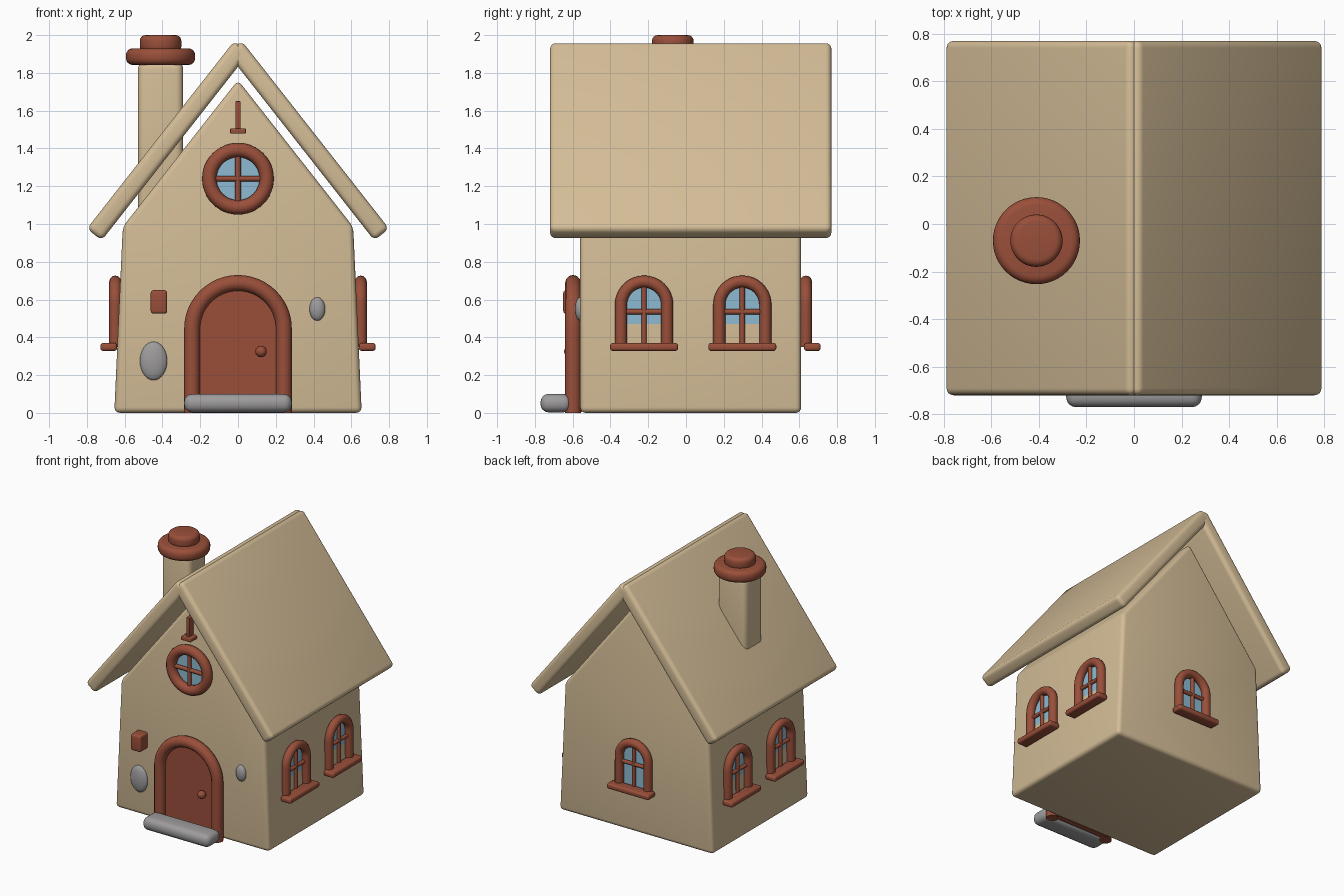
import bpy, bmesh, math
from math import sin, cos, pi, radians
from mathutils import Matrix, Vector

if "Cube" in bpy.data.objects:
    bpy.data.objects.remove(bpy.data.objects["Cube"])


def material(name, rgb):
    m = bpy.data.materials.new(name)
    m.diffuse_color = (*rgb, 1)
    m.use_nodes = True
    m.node_tree.nodes["Principled BSDF"].inputs["Base Color"].default_value = m.diffuse_color
    return m


CREAM = material("cream", (0.66, 0.51, 0.31))
BRICK = material("brick red", (0.32, 0.078, 0.042))
STONE = material("stone grey", (0.34, 0.33, 0.33))
GLASS = material("glass blue", (0.27, 0.50, 0.65))
I = Matrix.Identity(4)


def finish(bm, name, mat, mx=I):
    bmesh.ops.recalc_face_normals(bm, faces=bm.faces)
    mesh = bpy.data.meshes.new(name)
    bm.to_mesh(mesh)
    bm.free()
    mesh.transform(mx)
    return add(mesh, name, mat)


def add(mesh, name, mat):
    mesh.materials.clear()
    mesh.materials.append(mat)
    ob = bpy.data.objects.new(name, mesh)
    bpy.context.collection.objects.link(ob)
    bpy.ops.object.select_all(action='DESELECT')
    ob.select_set(True)
    bpy.context.view_layer.objects.active = ob
    bpy.ops.object.shade_smooth_by_angle(angle=radians(35))
    return ob


def round_edges(bm, r, edges=None, seg=4):
    bmesh.ops.bevel(bm, geom=edges or bm.edges[:], offset=r, segments=seg,
                    profile=0.5, affect='EDGES', clamp_overlap=True)


def box(name, lo, hi, r, mat, mx=I):
    bm = bmesh.new()
    lo, hi = Vector(lo), Vector(hi)
    size = hi - lo
    bmesh.ops.create_cube(bm, size=1, matrix=Matrix.Translation((lo + hi) / 2)
                          @ Matrix.Diagonal((*size, 1)))
    round_edges(bm, r)
    return finish(bm, name, mat, mx)


def prism(name, outline, y0, y1, mat, mx=I, r=0):
    # x-z outline pushed along y
    bm = bmesh.new()
    face = bm.faces.new([bm.verts.new((x, y0, z)) for x, z in outline])
    ext = bmesh.ops.extrude_face_region(bm, geom=[face])
    bmesh.ops.translate(bm, vec=(0, y1 - y0, 0),
                        verts=[v for v in ext["geom"] if isinstance(v, bmesh.types.BMVert)])
    bmesh.ops.recalc_face_normals(bm, faces=bm.faces)
    if r:
        round_edges(bm, r)
    return finish(bm, name, mat, mx)


def tube(name, pts, y, r, mat, mx=I, cyclic=False):
    cu = bpy.data.curves.new(name, 'CURVE')
    cu.dimensions = '3D'
    cu.bevel_depth, cu.bevel_resolution, cu.use_fill_caps = r, 4, True
    sp = cu.splines.new('POLY')
    sp.points.add(len(pts) - 1)
    for p, (x, z) in zip(sp.points, pts):
        p.co = (x, y, z, 1)
    sp.use_cyclic_u = cyclic
    tmp = bpy.data.objects.new(name + " path", cu)
    bpy.context.collection.objects.link(tmp)
    bpy.context.view_layer.update()
    ev = tmp.evaluated_get(bpy.context.evaluated_depsgraph_get())
    mesh = bpy.data.meshes.new_from_object(ev)
    bpy.data.objects.remove(tmp)
    mesh.transform(mx)
    return add(mesh, name, mat)


def disc(name, x, y, z0, z1, rad, r, mat):
    bm = bmesh.new()
    bmesh.ops.create_cone(bm, cap_ends=True, segments=48, radius1=rad, radius2=rad,
                          depth=z1 - z0, matrix=Matrix.Translation((x, y, (z0 + z1) / 2)))
    round_edges(bm, r, [e for e in bm.edges if any(len(f.verts) > 4 for f in e.link_faces)])
    return finish(bm, name, mat)


def blob(name, loc, radii, mat):
    bm = bmesh.new()
    bmesh.ops.create_uvsphere(bm, u_segments=32, v_segments=16, radius=1,
                              matrix=Matrix.Translation(loc) @ Matrix.Diagonal((*radii, 1)))
    return finish(bm, name, mat)


def arch(w, base, spring, n=24):
    return ([(w, base)] + [(w * cos(pi * i / n), spring + w * sin(pi * i / n))
                           for i in range(n + 1)] + [(-w, base)])


def circle(r, z, n=48):
    return [(r * cos(2 * pi * i / n), z + r * sin(2 * pi * i / n)) for i in range(n)]


def arched_window(name, mx, glass):
    # local frame: y = 0 is the wall, outward is -y
    prism(name + "_glass", arch(0.115, 0.35, 0.573), glass + 0.008, glass, GLASS, mx)
    tube(name + "_frame", arch(0.122, 0.35, 0.573), -0.03, 0.032, BRICK, mx)
    tube(name + "_mullion", [(0, 0.35), (0, 0.70)], -0.028, 0.014, BRICK, mx)
    tube(name + "_crossbar", [(-0.12, 0.535), (0.12, 0.535)], -0.028, 0.014, BRICK, mx)
    box(name + "_sill", (-0.18, -0.108, 0.328), (0.18, -0.02, 0.37), 0.015, BRICK, mx)


# House body with slightly leaning side walls
prism("house_body", [(-0.655, 0), (0.655, 0), (0.61, 0.985), (0, 1.762), (-0.61, 0.985)],
      -0.56, 0.61, CREAM, r=0.03)

# Two roof slabs
low, top = Vector((-0.80, 0.975)), Vector((-0.02, 1.969))
d = (top - low).normalized()
n = Vector((d.y, -d.x)) * 0.1
for side, s in (("left", 1), ("right", -1)):
    prism("roof_" + side, [(s * p.x, p.y) for p in (low, top, top + n, low + n)],
          -0.72, 0.77, CREAM, r=0.03)

# Chimney
box("chimney", (-0.53, -0.18, 1.0), (-0.29, 0.04, 1.86), 0.04, CREAM)
disc("chimney_rim", -0.41, -0.07, 1.842, 1.93, 0.183, 0.035, BRICK)
disc("chimney_cap", -0.41, -0.07, 1.91, 2.0, 0.11, 0.03, BRICK)

# Door
prism("door_panel", arch(0.24, 0.005, 0.445), -0.55, -0.59, BRICK)
tube("door_frame", arch(0.243, 0.0, 0.445), -0.598, 0.042, BRICK)
blob("door_knob", (0.122, -0.615, 0.325), (0.03, 0.03, 0.03), BRICK)
box("door_step", (-0.285, -0.77, 0.003), (0.285, -0.605, 0.1), 0.042, STONE)

# Round gable window
prism("round_window_glass", circle(0.14, 1.24), -0.562, -0.57, GLASS)
tube("round_window_frame", circle(0.152, 1.24), -0.59, 0.038, BRICK, cyclic=True)
tube("round_window_mullion", [(0, 1.10), (0, 1.38)], -0.588, 0.015, BRICK)
tube("round_window_crossbar", [(-0.14, 1.24), (0.14, 1.24)], -0.588, 0.015, BRICK)

# Gable ornament
box("gable_post", (-0.014, -0.61, 1.49), (0.014, -0.55, 1.65), 0.005, BRICK)
box("gable_foot", (-0.042, -0.635, 1.478), (0.042, -0.55, 1.506), 0.006, BRICK)

# Letter box and wall stones
box("letter_box", (-0.462, -0.65, 0.525), (-0.375, -0.55, 0.65), 0.015, BRICK)
blob("wall_stone_large", (-0.447, -0.56, 0.275), (0.072, 0.03, 0.102), STONE)
blob("wall_stone_small", (0.42, -0.56, 0.55), (0.042, 0.028, 0.062), STONE)

# Arched windows: two on each side, one at the back
for side, s in (("right", 1), ("left", -1)):
    for place, y in (("front", -0.222), ("rear", 0.298)):
        mx = Matrix.Translation((s * 0.62, y, 0)) @ Matrix.Rotation(s * pi / 2, 4, 'Z')
        arched_window(f"{side}_{place}_window", mx, -0.0135)
arched_window("back_window", Matrix.Translation((0, 0.605, 0)) @ Matrix.Rotation(pi, 4, 'Z'), -0.013)
